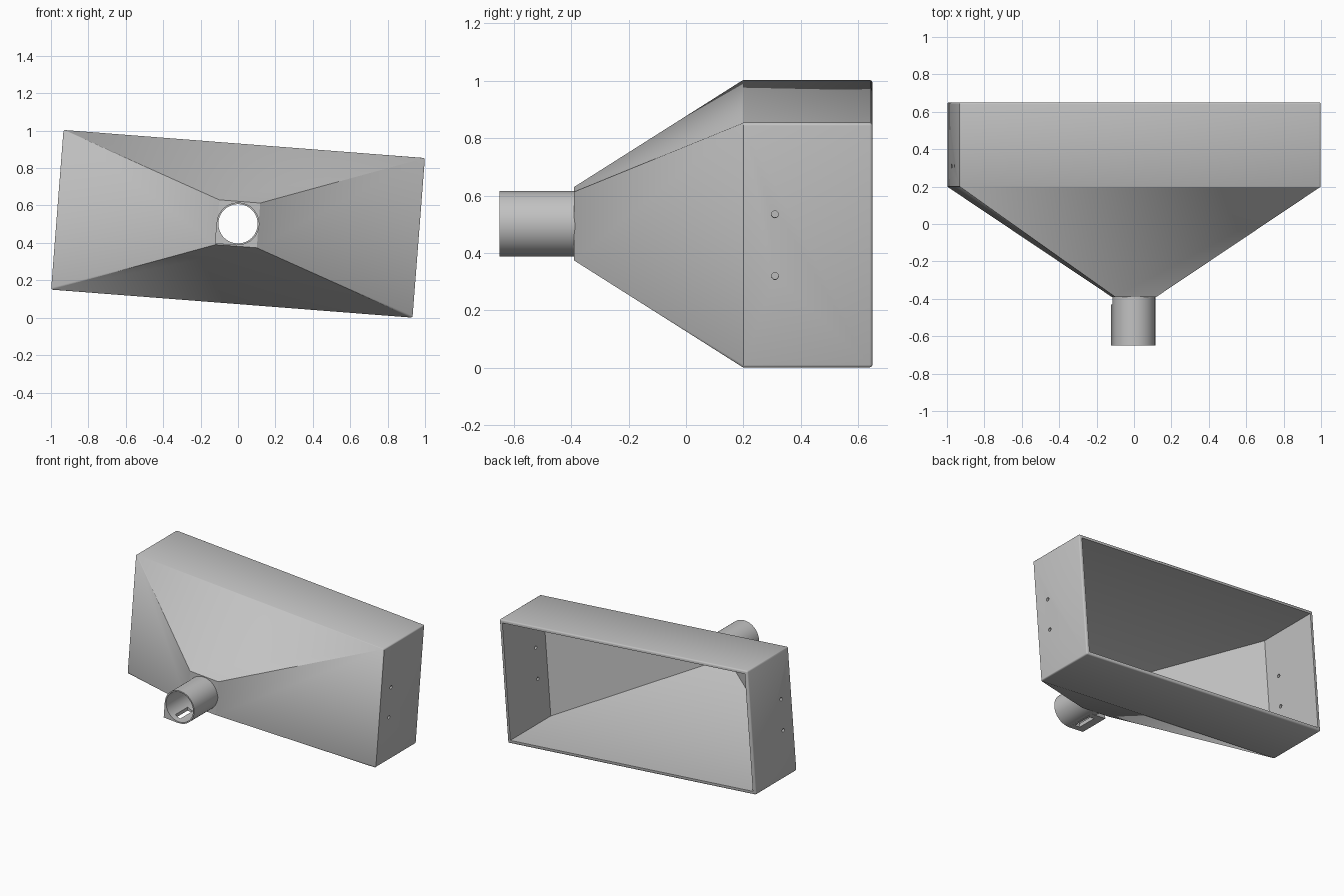
import bpy
import bmesh
import math
from mathutils import Matrix

cube = bpy.data.objects.get("Cube")
if cube:
    bpy.data.objects.remove(cube, do_unlink=True)

TILT = math.radians(4.44)
CENTRE_Z = 0.502
HALF_W, HALF_H = 0.969, 0.428      # hood mouth
NECK_W, NECK_H = 0.11, 0.12        # narrow end of the hood
BACK, BEND, NECK, TIP = 0.65, 0.2, -0.39, -0.65
WALL = 0.022
R_OUT, R_IN = 0.114, 0.105

grey = bpy.data.materials.new("plain grey")
grey.use_nodes = True
colour = (0.54, 0.54, 0.54, 1)
grey.diffuse_color = colour
grey.node_tree.nodes["Principled BSDF"].inputs["Base Color"].default_value = colour


def finish(bm, name):
    bmesh.ops.recalc_face_normals(bm, faces=bm.faces)
    mesh = bpy.data.meshes.new(name)
    bm.to_mesh(mesh)
    bm.free()
    mesh.materials.append(grey)
    obj = bpy.data.objects.new(name, mesh)
    bpy.context.collection.objects.link(obj)
    return obj


def funnel(name, sections, bevel=0):
    """Closed solid through rectangles given as (y, half width, half height)."""
    bm = bmesh.new()
    rings = [[bm.verts.new((sx * w, y, sz * h))
              for sx, sz in ((-1, -1), (1, -1), (1, 1), (-1, 1))]
             for y, w, h in sections]
    for a, b in zip(rings, rings[1:]):
        for i in range(4):
            j = (i + 1) % 4
            bm.faces.new((a[i], a[j], b[j], b[i]))
    bm.faces.new(rings[0])
    bm.faces.new(rings[-1][::-1])
    if bevel:
        edges = [e for e in bm.edges if max(v.co.y for v in e.verts) > BEND + 0.1]
        bmesh.ops.bevel(bm, geom=edges, offset=bevel, segments=3,
                        profile=0.5, affect='EDGES')
    return finish(bm, name)


def cylinder(name, radius, start, end, axis, sides=64, across=0.0):
    """Cylinder along X or Y; across shifts it in z."""
    bm = bmesh.new()
    bmesh.ops.create_cone(bm, cap_ends=True, segments=sides, radius1=radius,
                          radius2=radius, depth=end - start)
    mid = (start + end) / 2
    if axis == 'Y':
        m = Matrix.Translation((0, mid, across)) @ Matrix.Rotation(math.pi / 2, 4, 'X')
    else:
        m = Matrix.Translation((mid, 0.31, across)) @ Matrix.Rotation(math.pi / 2, 4, 'Y')
    bmesh.ops.transform(bm, matrix=m, verts=bm.verts)
    return finish(bm, name)


def block(name, low, high):
    bm = bmesh.new()
    bmesh.ops.create_cube(bm, size=1)
    for v in bm.verts:
        v.co = [a if c < 0 else b for c, a, b in zip(v.co, low, high)]
    return finish(bm, name)


def combine(target, tool, operation):
    mod = target.modifiers.new("combine", 'BOOLEAN')
    mod.operation = operation
    mod.solver = 'EXACT'
    mod.object = tool
    bpy.context.view_layer.objects.active = target
    bpy.ops.object.modifier_apply(modifier=mod.name)
    bpy.data.objects.remove(tool, do_unlink=True)


# Hood: rectangular mouth tapering to the neck, hollowed out
hood = funnel("hood", [(NECK, NECK_W, NECK_H), (BEND, HALF_W, HALF_H),
                       (BACK, HALF_W, HALF_H)], bevel=0.01)
inside = [(NECK + 0.012, NECK_W - 0.004, NECK_H - 0.012),
          (BEND, HALF_W - WALL, HALF_H - WALL),
          (BACK + 0.1, HALF_W - WALL, HALF_H - WALL)]
combine(hood, funnel("hood_cutter", inside), 'DIFFERENCE')
combine(hood, cylinder("bore_cutter", R_IN, NECK - 0.1, NECK + 0.05, 'Y'), 'DIFFERENCE')

# Screw holes in both end walls
for z in (-0.108, 0.108):
    combine(hood, cylinder("screw_cutter", 0.012, -1.2, 1.2, 'X', 24, z), 'DIFFERENCE')

# Spout: round pipe with a squared lower corner, bored and slotted
spout = cylinder("spout", R_OUT, TIP, NECK + 0.004, 'Y')
corner = block("corner_block", (-0.115, TIP, -0.115), (0, -0.43, 0))
combine(spout, corner, 'UNION')
combine(spout, cylinder("spout_cutter", R_IN, TIP - 0.1, NECK + 0.1, 'Y'), 'DIFFERENCE')
slot = block("slot_cutter", (-0.055, -0.61, -0.2), (-0.015, -0.47, -0.05))
combine(spout, slot, 'DIFFERENCE')

# Tilt everything, set it on the ground and smooth the round parts
place = Matrix.Translation((0, 0, CENTRE_Z)) @ Matrix.Rotation(TILT, 4, 'Y')
for obj in (hood, spout):
    obj.data.transform(place)
    bpy.ops.object.select_all(action='DESELECT')
    obj.select_set(True)
    bpy.context.view_layer.objects.active = obj
    bpy.ops.object.shade_smooth_by_angle(angle=math.radians(30))
